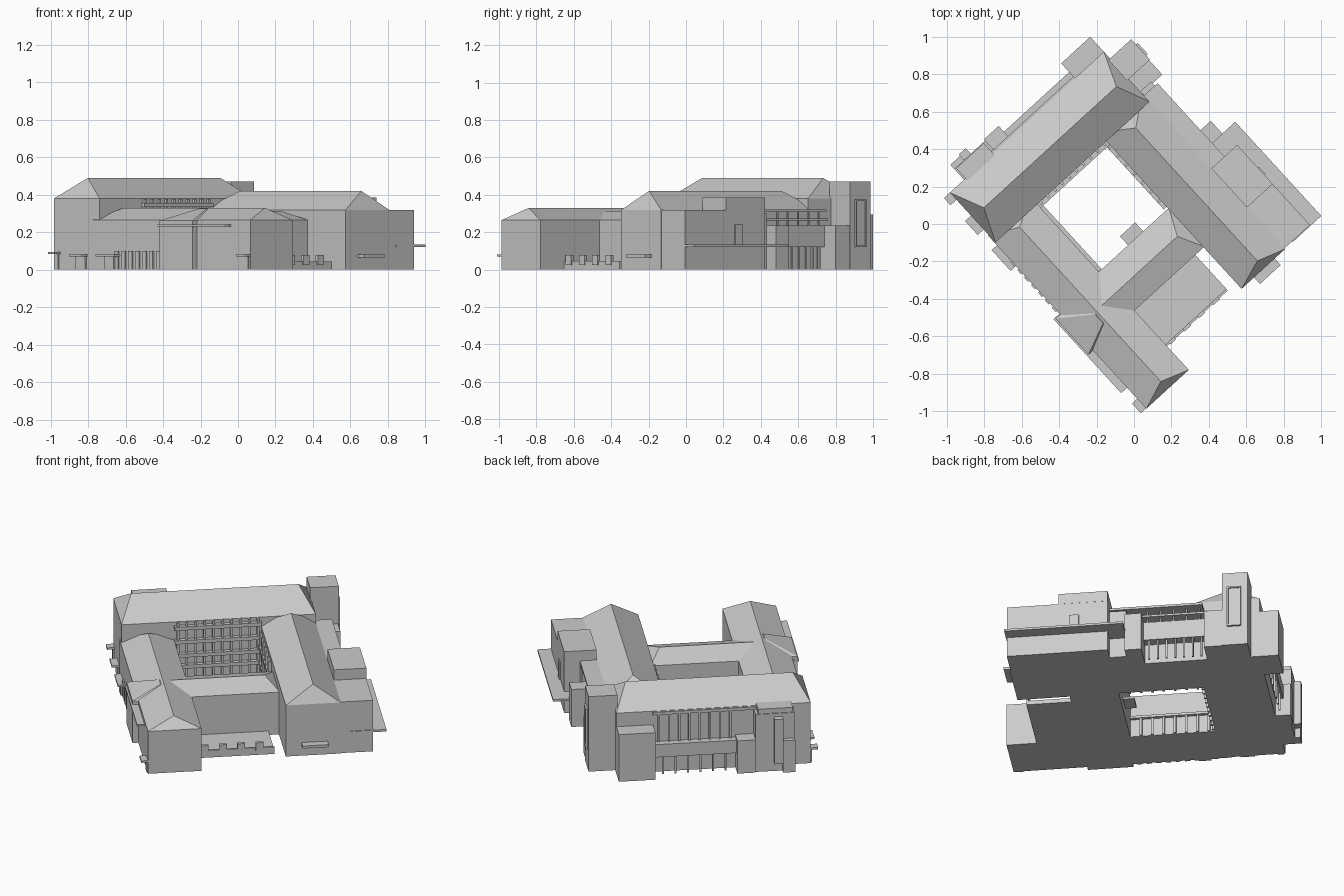
import bpy, bmesh, math

if "Cube" in bpy.data.objects:
    bpy.data.objects.remove(bpy.data.objects["Cube"])

# The whole complex is laid out on an orthogonal plan (u, v), turned about z
TURN = math.radians(42.45)


def add_mesh(name, verts, faces):
    me = bpy.data.meshes.new(name)
    me.from_pydata(verts, [], faces)
    bm = bmesh.new()
    bm.from_mesh(me)
    bmesh.ops.recalc_face_normals(bm, faces=bm.faces)
    bm.to_mesh(me)
    bm.free()
    ob = bpy.data.objects.new(name, me)
    ob.rotation_euler[2] = TURN
    bpy.context.collection.objects.link(ob)
    return ob


def box(name, u0, u1, v0, v1, z0, z1):
    verts = [(u, v, z) for z in (z0, z1) for u, v in
             ((u0, v0), (u1, v0), (u1, v1), (u0, v1))]
    faces = [(0, 1, 2, 3), (4, 5, 6, 7)] + \
            [(i, (i + 1) % 4, 4 + (i + 1) % 4, 4 + i) for i in range(4)]
    return add_mesh(name, verts, faces)


def hip_wing(name, u0, u1, v0, v1, eave, r0, r1, ridge):
    """Walls from the ground up with a hipped roof; r0, r1 are the ridge ends."""
    c = ((u0, v0), (u1, v0), (u1, v1), (u0, v1))
    verts = [(u, v, z) for z in (0, eave) for u, v in c]
    verts += [(*r0, ridge), (*r1, ridge)]
    faces = [(0, 1, 2, 3)] + \
            [(i, (i + 1) % 4, 4 + (i + 1) % 4, 4 + i) for i in range(4)]
    if abs(r0[0] - r1[0]) > abs(r0[1] - r1[1]):     # ridge along u
        faces += [(4, 5, 9, 8), (6, 7, 8, 9), (7, 4, 8), (5, 6, 9)]
    else:                                           # ridge along v
        faces += [(4, 5, 8), (5, 6, 9, 8), (6, 7, 9), (7, 4, 8, 9)]
    return add_mesh(name, verts, faces)


def row(name, n, axis, a0, a1, w, b0, b1, z0, z1):
    """n equal posts spread along an axis from a0 to a1."""
    for i in range(n):
        a = a0 + (a1 - a0) * i / (n - 1)
        if axis == 'u':
            box(name, a - w / 2, a + w / 2, b0, b1, z0, z1)
        else:
            box(name, b0, b1, a - w / 2, a + w / 2, z0, z1)


def frame_u(name, u, v0, v1, z0, z1, t=.008, d=.012):
    """Rectangular window surround on a wall facing +u."""
    box(name, u, u + d, v0, v0 + t, z0, z1)
    box(name, u, u + d, v1 - t, v1, z0, z1)
    box(name, u, u + d, v0 + t, v1 - t, z0, z0 + t)
    box(name, u, u + d, v0 + t, v1 - t, z1 - t, z1)


# Four main wings around the courtyard
hip_wing("northwest_wing", -.612, .502, .426, .787, .38, (-.533, .605), (.426, .605), .49)
hip_wing("northeast_wing", .19, .505, -.643, .487, .32, (.353, -.59), (.353, .372), .42)
hip_wing("southwest_wing", -.617, -.31, -.772, .48, .265, (-.462, -.717), (-.462, .40), .33)
hip_wing("cross_wing", -.53, .195, -.343, -.062, .265, (-.425, -.205), (.126, -.205), .313)

# Bay on the southwest wing with its own hipped roof
hip_wing("street_bay", -.65, -.31, -.35, -.09, .262, (-.48, -.28), (-.48, -.215), .326)
box("street_gutter", -.66, -.615, -.62, -.085, .23, .24)

# Sunken terrace with notched parapet
box("terrace", -.31, .13, -.594, -.34, 0, .025)
box("terrace_kerb", -.31, .13, -.600, -.588, 0, .045)
for a in (-.27, -.165, -.06, .045):
    box("parapet_block", a - .022, a + .022, -.606, -.588, .025, .078)

# Stair towers and blocks at the north corner
box("north_block", .292, .502, .78, .895, 0, .295)
box("stair_tower", .49, .655, .59, .738, 0, .47)
frame_u("tower_window_frame", .655, .62, .70, .12, .375)
box("tower_window_pane", .65, .66, .628, .692, .128, .367)
box("tower_annex", .49, .65, .487, .60, 0, .235)

# Flat-roofed extension along the northeast wing
box("east_extension", .49, .69, -.638, -.06, 0, .32)
box("roof_plant_room", .505, .691, -.342, -.06, .32, .385)
box("link_block", .49, .60, -.06, .035, 0, .30)
box("side_porch", .49, .674, .035, .13, 0, .235)
box("east_window", .685, .698, -.28, -.225, .13, .24)
box("long_canopy", .56, .767, -.643, .038, .122, .135)

# Gallery on the northeast side: jettied floor on columns, balcony slabs above
box("east_gallery", .49, .565, .10, .49, .12, .235)
row("east_column", 7, 'v', .16, .46, .010, .545, .557, 0, .12)
box("east_balcony", .49, .58, .05, .50, .262, .274)
box("east_roof_slab", .49, .60, -.06, .47, .308, .322)
row("east_balcony_post", 5, 'v', .15, .45, .008, .555, .563, .235, .31)

# Rear of the northwest wing: jettied floor, columns, pilasters
box("rear_gallery", -.18, .295, .78, .832, .11, .19)
row("rear_column", 6, 'u', -.12, .24, .010, .812, .824, 0, .11)
row("rear_pilaster", 8, 'u', -.15, .26, .012, .78, .80, .19, .36)
box("rear_cornice", -.30, .295, .78, .80, .36, .378)
box("rear_porch", -.285, -.18, .78, .874, 0, .205)
box("rear_stair_block", -.51, -.285, .78, .865, 0, .36)
box("rear_stair_block_top", -.50, -.30, .74, .86, .36, .39)
box("rear_stair_window", -.44, -.39, .86, .905, .06, .34)
box("rear_low_bay", -.51, -.44, .86, .895, 0, .20)

# Courtyard face of the northwest wing: ledges and window piers
for z in (.095, .165, .25, .335):
    box("court_ledge", -.31, .19, .400, .43, z, z + .022)
row("court_pier", 10, 'u', -.29, .17, .014, .41, .43, 0, .378)

# Courtyard arcades on the side wings
row("court_west_pier", 7, 'v', .0, .39, .014, -.315, -.295, 0, .11)
box("court_west_band", -.315, -.29, -.06, .426, .11, .125)
row("court_east_pier", 7, 'v', .0, .39, .014, .175, .195, 0, .30)
for z in (.10, .20):
    box("court_east_ledge", .17, .195, -.05, .426, z, z + .018)
box("court_door_canopy", -.10, .01, -.065, .002, .065, .078)

# Ground-floor windows on the street front
row("street_window", 7, 'v', -.05, .28, .030, -.626, -.61, .0, .10)

# Small door canopies
for v0, v1, z in ((.735, .787, .083), (.52, .62, .07), (.26, .41, .07), (-.77, -.70, .07)):
    box("street_canopy", -.655, -.61, v0, v1, z, z + .012)
    box("street_door", -.622, -.605, v0 + .01, v1 - .01, 0, z)
box("end_canopy", .28, .43, -.69, -.64, .066, .082)
box("west_door_block", -.635, -.60, .29, .36, 0, .07)
